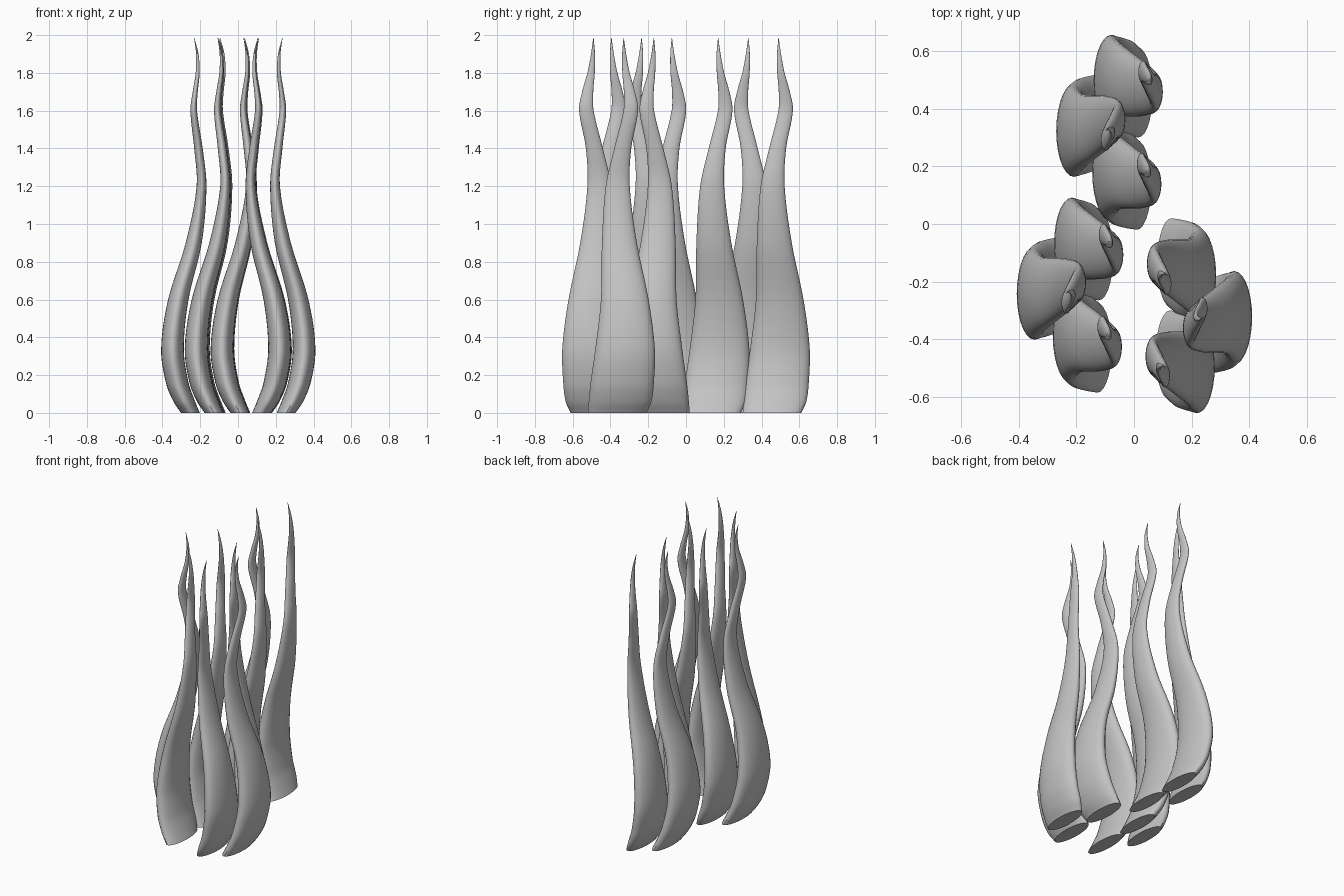
import bpy, bmesh, math
from mathutils import Matrix, Vector

if "Cube" in bpy.data.objects:
    bpy.data.objects.remove(bpy.data.objects["Cube"])

# One flat grey for every strand
grey = bpy.data.materials.new("plain_grey")
grey.diffuse_color = (0.55, 0.55, 0.55, 1)
grey.use_nodes = True
grey.node_tree.nodes["Principled BSDF"].inputs["Base Color"].default_value = grey.diffuse_color

# Strand outline: z, x min, x max, y min, y max
KEYS = [
    (0.00, -0.035, 0.065, 0.300, 0.610),
    (0.06, -0.075, 0.040, 0.305, 0.637),
    (0.16, -0.115, 0.005, 0.315, 0.650),
    (0.34, -0.140, -0.020, 0.340, 0.655),
    (0.60, -0.103, 0.005, 0.370, 0.622),
    (0.90, -0.010, 0.075, 0.375, 0.560),
    (1.20, 0.048, 0.100, 0.395, 0.522),
    (1.40, 0.035, 0.080, 0.440, 0.530),
    (1.60, 0.015, 0.050, 0.489, 0.566),
    (1.70, 0.027, 0.054, 0.491, 0.550),
    (1.80, 0.043, 0.064, 0.483, 0.522),
    (1.90, 0.045, 0.058, 0.482, 0.503),
    (1.985, 0.034, 0.036, 0.489, 0.491),
]
SIDES, STEPS = 28, 5


def outline(i, t):
    """Smooth interpolation through the keys, allowing for uneven heights."""
    def slope(k, c):
        a, b = KEYS[max(k - 1, 0)], KEYS[min(k + 1, len(KEYS) - 1)]
        return (b[c] - a[c]) / (b[0] - a[0])
    p, q = KEYS[i], KEYS[i + 1]
    h = q[0] - p[0]
    row = [p[0] + h * t]
    for c in range(1, 5):
        row.append((2*t**3 - 3*t*t + 1) * p[c] + (t**3 - 2*t*t + t) * h * slope(i, c)
                   + (3*t*t - 2*t**3) * q[c] + (t**3 - t*t) * h * slope(i + 1, c))
    return row


def strand(name, matrix):
    bm = bmesh.new()
    rows = [outline(i, s / STEPS) for i in range(len(KEYS) - 1) for s in range(STEPS)]
    rows.append(KEYS[-1])
    rings = []
    for z, x0, x1, y0, y1 in rows:
        ring = []
        for k in range(SIDES):
            a = 2 * math.pi * k / SIDES
            ring.append(bm.verts.new(((x0 + x1) / 2 + (x1 - x0) / 2 * math.cos(a),
                                      (y0 + y1) / 2 + (y1 - y0) / 2 * math.sin(a), z)))
        rings.append(ring)
    for r, s in zip(rings, rings[1:]):
        for k in range(SIDES):
            n = (k + 1) % SIDES
            bm.faces.new((r[k], r[n], s[n], s[k]))
    bm.faces.new(rings[0][::-1])
    bm.faces.new(rings[-1])
    bm.transform(matrix)
    bmesh.ops.recalc_face_normals(bm, faces=bm.faces)
    me = bpy.data.meshes.new(name)
    bm.to_mesh(me)
    bm.free()
    me.materials.append(grey)
    ob = bpy.data.objects.new(name, me)
    bpy.context.collection.objects.link(ob)
    bpy.context.view_layer.objects.active = ob
    ob.select_set(True)
    bpy.ops.object.shade_smooth_by_angle(angle=math.radians(40))
    ob.select_set(False)


# Three strands per clump; the middle one is mirrored
move = Matrix.Translation
clump = {
    "rear": Matrix.Identity(4),
    "middle": move((-0.13, 0.82, 0)) @ Matrix.Diagonal((1, -1, 1, 1)),
    "front": move((-0.005, -0.32, 0)),
}
# Two clumps on the left, one turned round on the right
places = {
    "back": Matrix.Identity(4),
    "left": move((-0.137, -0.565, 0)),
    "right": move((0.14, 0, 0)) @ Matrix.Rotation(math.pi, 4, 'Z'),
}
for place, pm in places.items():
    for part, cm in clump.items():
        strand(f"{place}_{part}_strand", pm @ cm)
